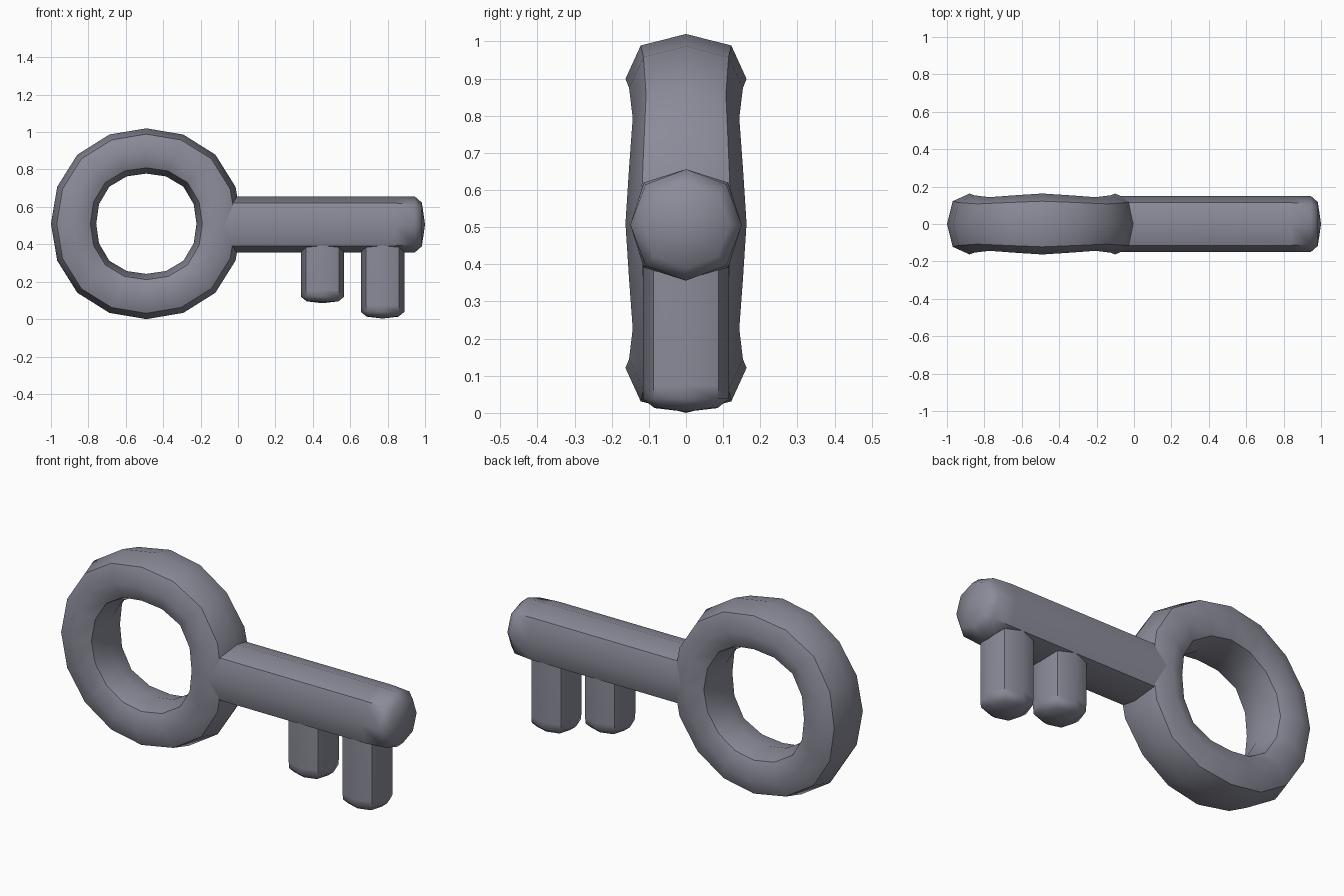
import bpy, bmesh
from math import cos, sin, pi, radians
from mathutils import Vector

if "Cube" in bpy.data.objects:
    bpy.data.objects.remove(bpy.data.objects["Cube"])

# Dark blue-grey metal
metal = bpy.data.materials.new("dark_metal")
metal.diffuse_color = (.255, .26, .315, 1)
metal.use_nodes = True
metal.node_tree.nodes["Principled BSDF"].inputs["Base Color"].default_value = metal.diffuse_color


def finish(name, bm):
    bmesh.ops.recalc_face_normals(bm, faces=bm.faces[:])
    mesh = bpy.data.meshes.new(name)
    bm.to_mesh(mesh)
    bm.free()
    mesh.materials.append(metal)
    ob = bpy.data.objects.new(name, mesh)
    bpy.context.collection.objects.link(ob)
    bpy.ops.object.select_all(action='DESELECT')
    bpy.context.view_layer.objects.active = ob
    ob.select_set(True)
    bpy.ops.object.shade_smooth_by_angle(angle=radians(50))


def bridge(bm, a, b):
    n = len(a)
    for i in range(n):
        bm.faces.new((a[i], a[(i + 1) % n], b[(i + 1) % n], b[i]))


def bar(name, start, axis, side, up, stations, tip):
    """Eight-sided bar; stations are (distance, flat radius, corner offset)."""
    bm = bmesh.new()
    start, axis, side, up = map(Vector, (start, axis, side, up))
    rings = []
    for d, r, c in stations:
        section = [(r, 0), (c, c), (0, r), (-c, c), (-r, 0), (-c, -c), (0, -r), (c, -c)]
        rings.append([bm.verts.new(start + axis * d + side * u + up * v) for u, v in section])
    for a, b in zip(rings, rings[1:]):
        bridge(bm, a, b)
    bm.faces.new(rings[0])
    end = bm.verts.new(start + axis * tip)
    last = rings[-1]
    for i in range(8):
        bm.faces.new((last[i], last[(i + 1) % 8], end))
    finish(name, bm)


# Ring handle: octagonal section swept round 16 steps, swelling every quarter
bm = bmesh.new()
section = [(.121, 0), (.09, .122), (0, .163), (-.09, .122),
           (-.121, 0), (-.09, -.122), (0, -.163), (.09, -.122)]
rings = []
for i in range(16):
    t = i * pi / 8
    wave = cos(4 * t)
    radius = .395 - .006 * wave
    width = .94 + .06 * wave
    rings.append([bm.verts.new((-.49 + (radius + u) * cos(t), v * width,
                                .51 + (radius + u) * sin(t))) for u, v in section])
for i in range(16):
    bridge(bm, rings[i], rings[(i + 1) % 16])
finish("ring_handle", bm)

# Shaft with a rounded end
bar("shaft", (-.12, 0, .506), (1, 0, 0), (0, 1, 0), (0, 0, 1),
    [(0, .15, .114), (.96, .15, .114), (1.065, .15, .109), (1.103, .117, .085)], 1.12)

# Two teeth hanging from the shaft
for name, x, bottom in (("inner_tooth", .452, .085), ("outer_tooth", .773, .003)):
    length = .46 - bottom
    bar(name, (x, 0, .46), (0, 0, -1), (1, 0, 0), (0, 1, 0),
        [(0, .116, .088), (length - .07, .116, .088),
         (length - .035, .116, .086), (length - .01, .085, .066)], length)
